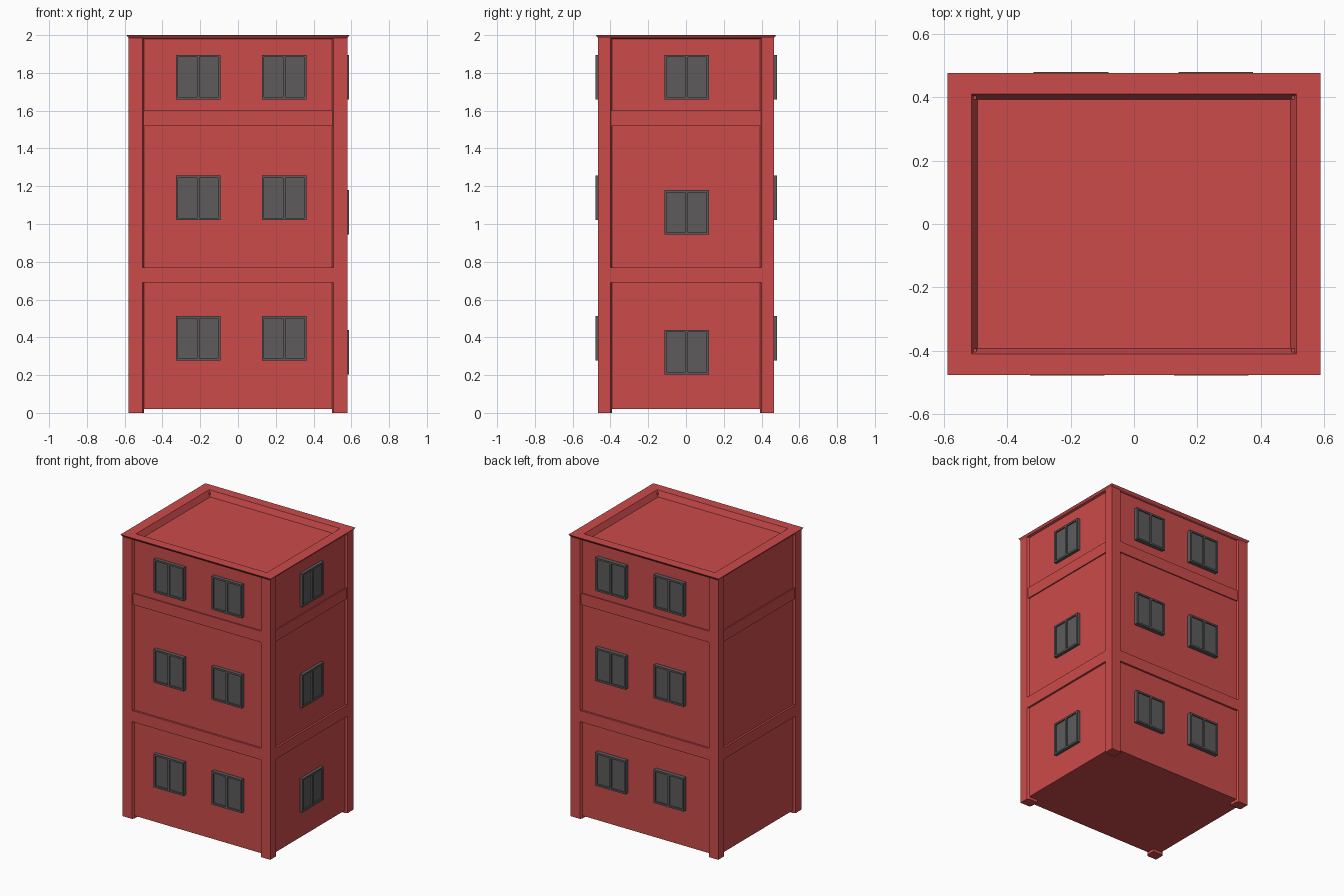
import bpy, bmesh
from mathutils import Matrix, Vector
from math import pi

if "Cube" in bpy.data.objects:
    bpy.data.objects.remove(bpy.data.objects["Cube"])


def material(name, rgb):
    m = bpy.data.materials.new(name)
    m.diffuse_color = (*rgb, 1)
    m.use_nodes = True
    m.node_tree.nodes["Principled BSDF"].inputs["Base Color"].default_value = m.diffuse_color
    return m


RED = material("red_paint", (0.60, 0.07, 0.07))
GREY = material("dark_grey", (0.11, 0.105, 0.105))


def finish(name, bm, mat):
    bmesh.ops.recalc_face_normals(bm, faces=bm.faces)
    me = bpy.data.meshes.new(name)
    bm.to_mesh(me)
    bm.free()
    me.materials.append(mat)
    ob = bpy.data.objects.new(name, me)
    bpy.context.collection.objects.link(ob)
    return ob


def add_box(bm, x0, x1, y0, y1, z0, z1):
    m = Matrix.Translation(((x0 + x1) / 2, (y0 + y1) / 2, (z0 + z1) / 2))
    m = m @ Matrix.Diagonal((x1 - x0, y1 - y0, z1 - z0, 1))
    bmesh.ops.create_cube(bm, size=1, matrix=m)


def stacked_rings(name, rings, mat):
    """Closed shell through rectangular rings (half x, half y, z)."""
    bm = bmesh.new()
    loops = [[bm.verts.new((sx * hx, sy * hy, z))
              for sx, sy in ((-1, -1), (1, -1), (1, 1), (-1, 1))]
             for hx, hy, z in rings]
    for a, b in zip(loops, loops[1:]):
        for i in range(4):
            j = (i + 1) % 4
            bm.faces.new((a[i], a[j], b[j], b[i]))
    bm.faces.new(loops[0])
    bm.faces.new(loops[-1])
    return finish(name, bm, mat)


# Recessed walls with flared cornice and sunken roof
WX, WY = 0.566, 0.452
stacked_rings("walls_and_roof", [
    (WX, WY, 0.02), (WX, WY, 1.98), (0.58, 0.466, 1.985), (0.59, 0.477, 2.0),
    (0.514, 0.41, 2.0), (0.494, 0.394, 1.96)], RED)

# Corner pillars with slanted inner edges
PROFILE = [(0.58, 0.466), (0.505, 0.466), (0.497, 0.452),
           (0.497, 0.393), (0.566, 0.393), (0.58, 0.401)]
for sx, side in ((-1, "left"), (1, "right")):
    for sy, end in ((-1, "front"), (1, "back")):
        bm = bmesh.new()
        face = bm.faces.new([bm.verts.new((sx * x, sy * y, 0)) for x, y in PROFILE])
        ext = bmesh.ops.extrude_face_region(bm, geom=[face], use_keep_orig=True)
        top = [v for v in ext["geom"] if isinstance(v, bmesh.types.BMVert)]
        bmesh.ops.translate(bm, verts=top, vec=(0, 0, 1.986))
        finish(f"pillar_{end}_{side}", bm, RED)

# Floor beams between the pillars
for name, z0, z1, inset in (("lower_beam", 0.69, 0.77, 0.0),
                            ("upper_beam", 1.52, 1.60, 0.006)):
    bm = bmesh.new()
    add_box(bm, -0.505, 0.505, -0.466 + inset, 0.466 - inset, z0, z1)
    add_box(bm, -0.58 + inset, 0.58 - inset, -0.401, 0.401, z0, z1)
    finish(name, bm, RED)


# Two-pane window: frame bars around a set-back pane, facing -y
def window(name, pos, angle):
    h, t, d = 0.118, 0.012, 0.026
    bm = bmesh.new()
    for s in (-1, 1):
        add_box(bm, *sorted((s * h, s * (h - t))), -d, 0.005, -h, h)
        add_box(bm, -h + t, h - t, -d, 0.005, *sorted((s * h, s * (h - t))))
    add_box(bm, -0.007, 0.007, -d, 0.005, -h + t, h - t)
    add_box(bm, -h + t, h - t, -d + 0.009, 0.005, -h + t, h - t)
    ob = finish(name, bm, GREY)
    ob.matrix_world = Matrix.Translation(Vector(pos)) @ Matrix.Rotation(angle, 4, "Z")


for i, z in enumerate((0.395, 1.138, 1.778), 1):
    for x, side in ((-0.211, "left"), (0.244, "right")):
        window(f"front_window_{side}_{i}", (x, -WY, z), 0)
    for x, side in ((-0.199, "left"), (0.258, "right")):
        window(f"back_window_{side}_{i}", (x, WY + 0.003, z), pi)
for i, z in enumerate((0.322, 1.062, 1.778), 1):
    window(f"side_window_{i}", (WX - 0.005, 0.003, z), pi / 2)
